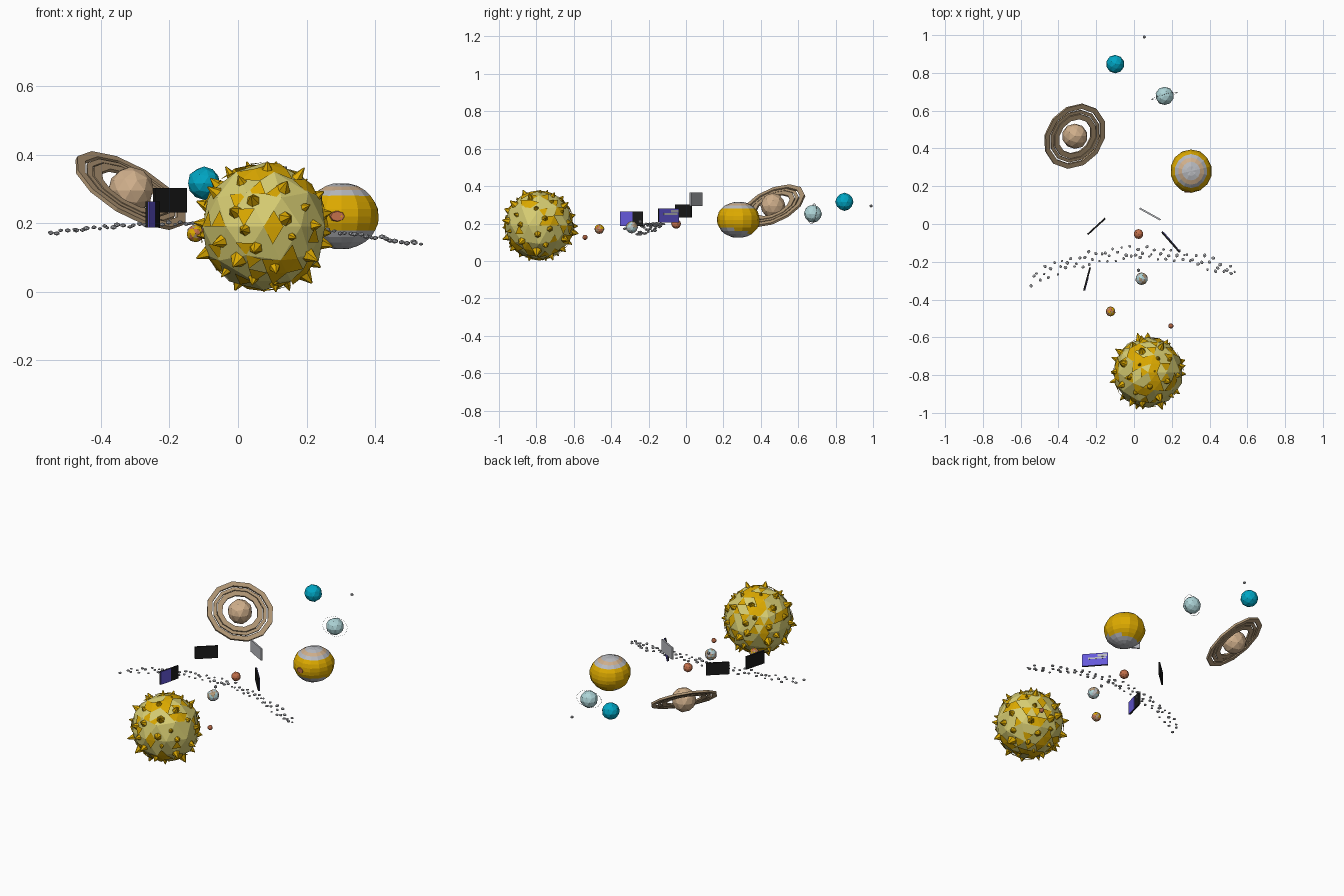
import bpy, bmesh, math, random
from mathutils import Vector, Matrix, noise

random.seed(4)
if "Cube" in bpy.data.objects:
    bpy.data.objects.remove(bpy.data.objects["Cube"], do_unlink=True)


def material(name, r, g, b):
    m = bpy.data.materials.new(name)
    m.use_nodes = True
    m.diffuse_color = (r, g, b, 1)
    m.node_tree.nodes["Principled BSDF"].inputs["Base Color"].default_value = (r, g, b, 1)
    return m


gold = material("gold", 0.72, 0.40, 0.0)
yellow = material("pale yellow", 0.68, 0.61, 0.17)
tan = material("tan", 0.63, 0.43, 0.26)
taupe = material("taupe", 0.44, 0.31, 0.18)
grey = material("grey", 0.48, 0.49, 0.52)
ice = material("ice blue", 0.42, 0.66, 0.68)
cyan = material("cyan", 0.0, 0.38, 0.55)
purple = material("purple", 0.13, 0.10, 0.70)
black = material("black", 0.01, 0.01, 0.01)
rust = material("rust red", 0.54, 0.16, 0.07)


def finish(name, bm, mats, place=Matrix()):
    me = bpy.data.meshes.new(name)
    bm.to_mesh(me)
    bm.free()
    for m in mats:
        me.materials.append(m)
    ob = bpy.data.objects.new(name, me)
    ob.matrix_world = place
    bpy.context.collection.objects.link(ob)


def planet(name, centre, radius, mats, rule=None, detail=2, rough=0.03):
    """Faceted ball; rule picks a material index from a face's unit direction."""
    bm = bmesh.new()
    bmesh.ops.create_icosphere(bm, subdivisions=detail, radius=1)
    if rule:
        for f in bm.faces:
            f.material_index = rule(f.calc_center_median().normalized())
    for v in bm.verts:
        v.co *= radius * (1 + random.uniform(-rough, rough))
    finish(name, bm, mats, Matrix.Translation(centre))


# Sun: pale core, raised gold patches, cone flares
sun = Vector((0.075, -0.785, 0.19))
planet("sun_core", sun, 0.187, [yellow], rough=0.01)

bm = bmesh.new()
bmesh.ops.create_icosphere(bm, subdivisions=3, radius=0.188)
bare = [f for f in bm.faces
        if noise.noise(f.calc_center_median() * 27) + 0.22 * f.normal.z ** 2 < 0.2]
bmesh.ops.delete(bm, geom=bare, context='FACES')
for v in bm.verts:
    v.co *= random.uniform(0.985, 1.01)
finish("sun_patches", bm, [gold], Matrix.Translation(sun))

bm = bmesh.new()
count = 54
for i in range(count):
    z = 1 - (2 * i + 1) / count
    a = i * 2.4 + random.uniform(-0.2, 0.2)
    d = Vector((math.cos(a) * math.sqrt(1 - z * z), math.sin(a) * math.sqrt(1 - z * z), z))
    tip = min(random.uniform(0.2, 0.218), 0.19 / max(abs(z), 0.1))
    base = tip - 0.045
    bmesh.ops.create_cone(
        bm, cap_ends=True, segments=6, radius1=random.uniform(0.02, 0.029), radius2=0.002,
        depth=0.045, matrix=Matrix.Translation(d * (base + tip) / 2)
        @ d.to_track_quat('Z', 'Y').to_matrix().to_4x4())
finish("sun_flares", bm, [gold], Matrix.Translation(sun))


# Inner planets
def mottled(d):
    n = noise.noise(d * 1.9)
    return 1 if n > 0.1 else 2 if n < -0.15 else 0


planet("first_planet", (0.195, -0.54, 0.126), 0.014, [rust])
planet("second_planet", (-0.124, -0.463, 0.17), 0.026, [taupe, gold, rust], mottled)
planet("third_planet", (0.04, -0.29, 0.18), 0.033, [grey, taupe, ice], mottled)
planet("third_planet_moon", (0.024, -0.245, 0.21), 0.01, [grey], detail=1)
planet("fourth_planet", (0.024, -0.053, 0.198), 0.026, [rust])


# Banded giant with a red spot
def bands(d):
    if d.z > 0.92 or 0.62 < d.z < 0.78 or d.z + 0.25 * d.y < -0.62:
        return 1
    return 2 if d.z > 0.78 else 0


giant = Vector((0.302, 0.28, 0.22))
bm = bmesh.new()
bmesh.ops.create_uvsphere(bm, u_segments=14, v_segments=14, radius=1)
for f in bm.faces:
    f.material_index = bands(f.calc_center_median().normalized())
for v in bm.verts:
    v.co *= random.uniform(0.98, 1.01)
finish("banded_giant", bm, [gold, grey, tan], Matrix.Translation(giant)
       @ Matrix.Diagonal((0.111, 0.115, 0.097, 1)))
bm = bmesh.new()
bmesh.ops.create_cone(bm, cap_ends=True, segments=8, radius1=0.024, radius2=0.02, depth=0.007)
finish("red_spot", bm, [rust], Matrix.Translation(giant + Vector((-0.012, -0.111, 0)))
       @ Matrix.Rotation(math.pi / 2, 4, 'X') @ Matrix.Diagonal((1, 0.7, 1, 1)))

# Ringed giant, its rings spun from rectangles
ringed = Vector((-0.313, 0.465, 0.295))
lean = Vector((0.47, -0.37, 0.80)).to_track_quat('Z', 'Y').to_matrix().to_4x4()
planet("ringed_giant", ringed, 0.068, [tan])


def ring(name, inner, outer, thick):
    bm = bmesh.new()
    vs = [bm.verts.new((x, 0, z)) for x, z in
          ((inner, -thick), (outer, -thick), (outer, thick), (inner, thick))]
    es = [bm.edges.new((vs[i], vs[(i + 1) % 4])) for i in range(4)]
    bmesh.ops.spin(bm, geom=vs + es, cent=(0, 0, 0), axis=(0, 0, 1),
                   angle=math.tau, steps=12)
    bmesh.ops.remove_doubles(bm, verts=bm.verts, dist=0.0005)
    bmesh.ops.recalc_face_normals(bm, faces=bm.faces)
    finish(name, bm, [taupe], Matrix.Translation(ringed) @ lean)


ring("outer_ring", 0.157, 0.184, 0.006)
ring("middle_ring", 0.131, 0.149, 0.004)
ring("inner_ring", 0.098, 0.127, 0.005)

# Outer planets
ice_centre = Vector((0.162, 0.678, 0.252))
planet("ice_planet", ice_centre, 0.048, [ice])
planet("blue_planet", (-0.099, 0.847, 0.316), 0.048, [cyan])
planet("dwarf_planet", (0.055, 0.99, 0.294), 0.009, [grey], detail=1)

# Thin oval ring of ice specks, standing almost upright
bm = bmesh.new()
for i in range(36):
    a = math.tau * i / 36
    bmesh.ops.create_icosphere(bm, subdivisions=1, radius=0.0022, matrix=Matrix.Translation(
        (0.07 * math.cos(a), 0, 0.054 * math.sin(a))))
finish("speck_ring", bm, [grey], Matrix.Translation(ice_centre)
       @ Matrix.Rotation(0.27, 4, 'Z') @ Matrix.Rotation(-0.15, 4, 'X'))

# Asteroid belt along a bowed path
bm = bmesh.new()
for i in range(74):
    x = -0.54 + 1.075 * i / 73 + random.uniform(-0.006, 0.006)
    side = (i % 3 - 1) * 0.024 + random.uniform(-0.014, 0.014)
    y = -0.153 - 0.42 * x * x + 0.025 * x + side
    z = 0.197 - 0.034 * x - 0.145 * x * x + random.uniform(-0.005, 0.005)
    size = random.uniform(0.006, 0.01)
    shape = Matrix.Diagonal((size * 1.2, size, size * 0.75, 1))
    bmesh.ops.create_icosphere(bm, subdivisions=1, radius=1, matrix=Matrix.Translation((x, y, z))
                               @ Matrix.Rotation(random.uniform(0, 3), 4, 'Z') @ shape)
finish("asteroid_belt", bm, [grey])


# Picture panels: board plus thin patches on the side right of its start-to-end line
def panel(name, start, end, z, height, board, patches=()):
    s, e = Vector(start), Vector(end)
    d = e - s
    mid = (s + e) / 2
    place = Matrix.Translation((mid.x, mid.y, z)) @ Matrix.Rotation(math.atan2(d.y, d.x), 4, 'Z')
    boxes = [(0, 0, 1, 1, 0, 0.009, board)]
    boxes += [(u, v, w, h, -0.005 - 0.0008 * k, 0.003, m)
              for k, (u, v, w, h, m) in enumerate(patches)]
    for k, (u, v, w, h, y, thick, m) in enumerate(boxes):
        bm = bmesh.new()
        bmesh.ops.create_cube(bm, size=1, matrix=Matrix.Translation(
            (u * d.length, y, v * height)) @ Matrix.Diagonal((w * d.length, thick, h * height, 1)))
        finish(name + ("_patch" if k else "_board"), bm, [m], place)


panel("left_back_panel", (-0.245, -0.055), (-0.152, 0.03), 0.267, 0.072, black)
panel("left_front_panel", (-0.265, -0.352), (-0.232, -0.23), 0.225, 0.076, black,
      [(-0.22, 0, 0.56, 1, purple)])
panel("right_front_panel", (0.24, -0.148), (0.147, -0.042), 0.243, 0.074, black,
      [(0, 0, 1, 1, purple), (0.08, 0.1, 0.7, 0.13, grey), (0.28, 0.3, 0.36, 0.2, grey)])
panel("right_back_panel", (0.03, 0.083), (0.14, 0.022), 0.33, 0.07, grey)
